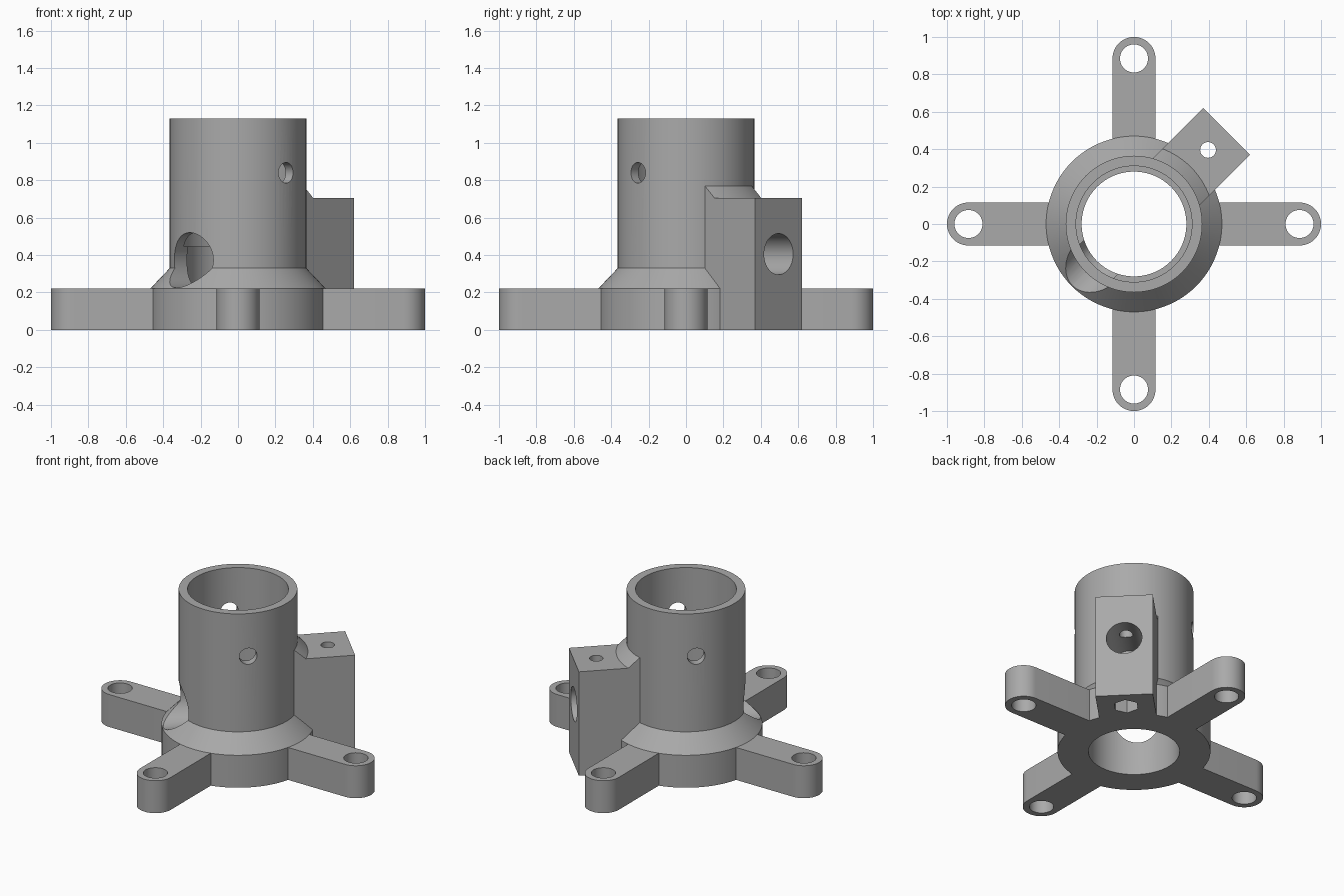
import bpy, bmesh, math
from mathutils import Matrix

if "Cube" in bpy.data.objects:
    bpy.data.objects.remove(bpy.data.objects["Cube"], do_unlink=True)

DIAG = math.pi / 4
SEGMENTS = 96

grey = bpy.data.materials.new("plain_grey")
grey.use_nodes = True
grey.diffuse_color = (0.4, 0.4, 0.4, 1)
grey.node_tree.nodes["Principled BSDF"].inputs["Base Color"].default_value = grey.diffuse_color


def new_object(name, bm):
    bmesh.ops.recalc_face_normals(bm, faces=bm.faces)
    mesh = bpy.data.meshes.new(name)
    bm.to_mesh(mesh)
    bm.free()
    mesh.materials.append(grey)
    obj = bpy.data.objects.new(name, mesh)
    bpy.context.collection.objects.link(obj)
    return obj


def lathe(name, profile):
    """Closed ring from a closed (radius, height) section."""
    bm = bmesh.new()
    rings = []
    for i in range(SEGMENTS):
        a = math.tau * i / SEGMENTS
        rings.append([bm.verts.new((r * math.cos(a), r * math.sin(a), z)) for r, z in profile])
    n = len(profile)
    for i, ring in enumerate(rings):
        after = rings[(i + 1) % SEGMENTS]
        for j in range(n):
            k = (j + 1) % n
            bm.faces.new((ring[j], after[j], after[k], ring[k]))
    return new_object(name, bm)


def box(name, start, end, half_width, z0, z1, angle):
    """Box running outward from the axis in the given direction."""
    bm = bmesh.new()
    place = (Matrix.Rotation(angle, 4, 'Z')
             @ Matrix.Translation(((start + end) / 2, 0, (z0 + z1) / 2))
             @ Matrix.Diagonal((end - start, half_width * 2, z1 - z0, 1)))
    bmesh.ops.create_cube(bm, size=1, matrix=place)
    return new_object(name, bm)


def cylinder(name, radius, start, end, matrix, sides=48):
    """Cylinder along the local z axis of a matrix."""
    bm = bmesh.new()
    bmesh.ops.create_cone(bm, cap_ends=True, segments=sides, radius1=radius, radius2=radius,
                          depth=end - start,
                          matrix=matrix @ Matrix.Translation((0, 0, (start + end) / 2)))
    return new_object(name, bm)


def upright(distance, angle):
    return Matrix.Rotation(angle, 4, 'Z') @ Matrix.Translation((distance, 0, 0))


def outward(angle, height):
    return (Matrix.Translation((0, 0, height)) @ Matrix.Rotation(angle, 4, 'Z')
            @ Matrix.Rotation(math.pi / 2, 4, 'Y'))


def combine(target, other, operation):
    """Boolean the second object into the first and remove it."""
    mod = target.modifiers.new(operation, 'BOOLEAN')
    mod.operation, mod.object, mod.solver = operation, other, 'EXACT'
    bpy.context.view_layer.update()
    with bpy.context.temp_override(object=target, active_object=target):
        bpy.ops.object.modifier_apply(modifier=mod.name)
    bpy.data.objects.remove(other, do_unlink=True)


# Stepped tube with flared foot
body = lathe("tube_mount", [(0.28, 0), (0.47, 0), (0.47, 0.22), (0.365, 0.33), (0.365, 1.13),
                            (0.31, 1.13), (0.31, 0.445), (0.28, 0.445)])

# Four rounded mounting arms with bolt holes
for i in range(4):
    angle = i * math.pi / 2
    arm = box("arm", 0.38, 0.885, 0.115, 0, 0.22, angle)
    combine(arm, cylinder("arm_end", 0.115, 0, 0.22, upright(0.885, angle)), 'UNION')
    combine(arm, cylinder("bolt_hole", 0.075, -0.1, 0.4, upright(0.885, angle)), 'DIFFERENCE')
    combine(body, arm, 'UNION')

# Side block with a sloped collar against the tube
combine(body, box("side_block", 0.315, 0.70, 0.177, 0, 0.705, DIAG), 'UNION')
collar = lathe("collar", [(0.34, 0.66), (0.43, 0.66), (0.43, 0.705), (0.365, 0.77), (0.34, 0.77)])
combine(collar, box("collar_limit", 0.25, 0.6, 0.177, 0.5, 0.9, DIAG), 'INTERSECT')
combine(body, collar, 'UNION')

# Bores: block socket, screw hole, nut recess, opposite opening, cross pin
cutters = [
    cylinder("socket", 0.11, 0.35, 0.9, outward(DIAG, 0.405)),
    cylinder("screw_hole", 0.042, -0.1, 0.9, upright(0.56, DIAG)),
    cylinder("nut_recess", 0.08, -0.1, 0.16, upright(0.56, DIAG), 6),
    cylinder("side_opening", 0.1475, 0.15, 0.7, outward(DIAG + math.pi, 0.3725)),
    cylinder("pin_hole", 0.055, -0.6, 0.6, outward(-DIAG, 0.84)),
]
# Turn the nut recess so its corners face sideways
nut = cutters[2]
centre = upright(0.56, DIAG)
nut.data.transform(centre @ Matrix.Rotation(math.pi / 2, 4, 'Z') @ centre.inverted())
for cutter in cutters:
    combine(body, cutter, 'DIFFERENCE')

# Smooth round walls, keep edges crisp
bpy.ops.object.select_all(action='DESELECT')
body.select_set(True)
bpy.context.view_layer.objects.active = body
bpy.ops.object.shade_smooth_by_angle(angle=math.radians(30))
